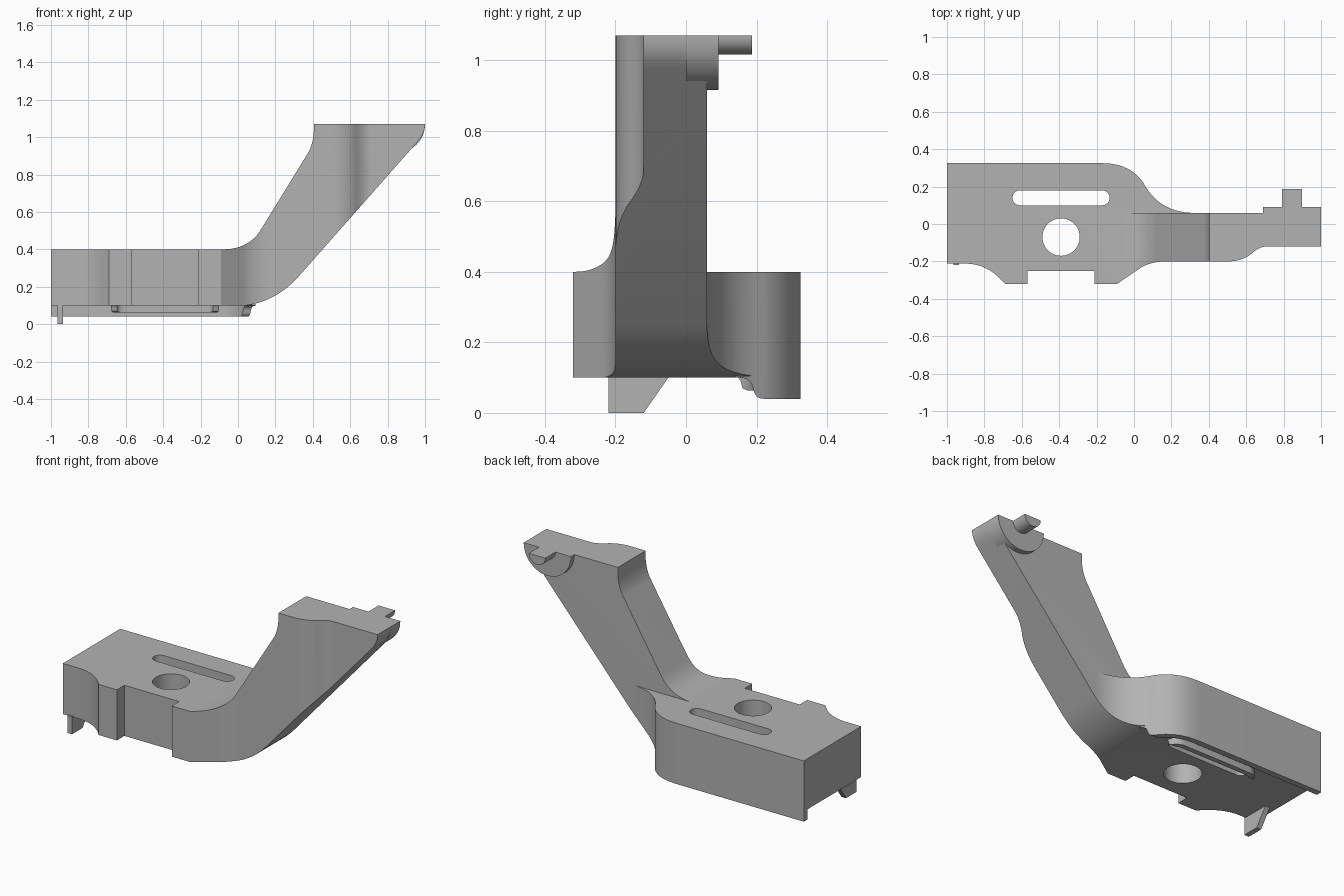
import bpy, bmesh, math
from mathutils import Vector

cube = bpy.data.objects.get("Cube")
if cube:
    bpy.data.objects.remove(cube, do_unlink=True)

grey = bpy.data.materials.new("plain grey")
grey.use_nodes = True
grey.diffuse_color = (0.45, 0.45, 0.45, 1)
grey.node_tree.nodes["Principled BSDF"].inputs["Base Color"].default_value = (0.45, 0.45, 0.45, 1)


def bend(p0, c, p1, n=12):
    """Rounded corner from p0 to p1, pulled towards c."""
    return [tuple((1 - t) ** 2 * a + 2 * t * (1 - t) * b + t * t * d for a, b, d in zip(p0, c, p1))
            for t in (i / n for i in range(n + 1))]


def arc(cx, cy, r, a0, a1, n=24):
    angles = [math.radians(a0 + (a1 - a0) * i / n) for i in range(n + 1)]
    return [(cx + r * math.cos(a), cy + r * math.sin(a)) for a in angles]


def prism(name, pts, axis, lo, hi):
    """Extrude a 2D outline along the given axis."""
    place = {"x": lambda p, d: (d, p[0], p[1]),
             "y": lambda p, d: (p[0], d, p[1]),
             "z": lambda p, d: (p[0], p[1], d)}[axis]
    bm = bmesh.new()
    face = bm.faces.new([bm.verts.new(place(p, lo)) for p in pts])
    out = bmesh.ops.extrude_face_region(bm, geom=[face])
    move = Vector(place((0, 0), hi - lo))
    bmesh.ops.translate(bm, vec=move, verts=[v for v in out["geom"] if isinstance(v, bmesh.types.BMVert)])
    bmesh.ops.recalc_face_normals(bm, faces=bm.faces)
    mesh = bpy.data.meshes.new(name)
    bm.to_mesh(mesh)
    bm.free()
    mesh.materials.append(grey)
    ob = bpy.data.objects.new(name, mesh)
    bpy.context.collection.objects.link(ob)
    return ob


def combine(ob, other, mode):
    """Apply a boolean and discard the tool."""
    bpy.context.view_layer.objects.active = ob
    mod = ob.modifiers.new(mode, "BOOLEAN")
    mod.operation, mod.object, mod.solver = mode, other, "EXACT"
    bpy.ops.object.modifier_apply(modifier=mod.name)
    bpy.data.objects.remove(other, do_unlink=True)


def stadium(x0, x1, cy, r):
    return arc(x1, cy, r, -90, 90, 12) + arc(x0, cy, r, 90, 270, 12)


# Shared curves
underside = [(-1, 0.1)] + bend((0.04, 0.1), (0.2, 0.12), (0.32, 0.25))
flank = bend((-0.17, 0.325), (-0.02, 0.325), (0.05, 0.22)) + bend((0.05, 0.22), (0.13, 0.07), (0.3, 0.06))[1:]

# Bracket: side silhouette intersected with plan outline
side = (underside + bend((0.96, 0.975), (1, 1.02), (1, 1.07), 6)
        + bend((0.405, 1.07), (0.41, 0.965), (0.365, 0.9))
        + bend((0.125, 0.51), (0.06, 0.4), (-0.08, 0.4)) + [(-1, 0.4)])
plan = ([(-1, 0.06), (-1, -0.212)] + bend((-0.9, -0.212), (-0.78, -0.212), (-0.69, -0.32))
        + [(-0.57, -0.32), (-0.57, -0.25), (-0.21, -0.25), (-0.21, -0.32), (-0.09, -0.32)]
        + bend((0.02, -0.245), (0.08, -0.2), (0.17, -0.2), 8)
        + bend((0.5, -0.2), (0.57, -0.2), (0.62, -0.165), 8)
        + bend((0.62, -0.165), (0.67, -0.12), (0.71, -0.12), 8)
        + [(1, -0.12), (1, 0.06)])
bracket = prism("bracket", side, "y", -0.5, 0.5)
combine(bracket, prism("plan", plan, "z", -0.2, 1.3), "INTERSECT")

# Rear half of the base block, with its sweeping flank
rear = prism("rear_block", [(-1, 0.02), (-1, 0.325)] + flank + [(0.3, 0.02)], "z", -0.1, 0.6)
combine(rear, prism("rear_side", underside + [(0.45, 0.4), (-1, 0.4)], "y", -0.5, 0.5), "INTERSECT")
combine(bracket, rear, "UNION")

# Round hole and long slot through the base
combine(bracket, prism("hole", arc(-0.39, -0.07, 0.1, 0, 352.5, 47), "z", -0.1, 0.6), "DIFFERENCE")
combine(bracket, prism("slot", stadium(-0.61, -0.17, 0.14, 0.04), "z", -0.1, 0.6), "DIFFERENCE")

# Thin lip below the rear edge, fading out along the flank
outer = [(-1, 0.325)] + [p for p in flank if p[1] > 0.14]
inner = []
for i, p in enumerate(outer):
    a, b = outer[max(i - 1, 0)], outer[min(i + 1, len(outer) - 1)]
    d = (Vector(b) - Vector(a)).normalized()
    inner.append((p[0] + d.y * 0.035, p[1] - d.x * 0.035))
lip = prism("rear_lip", outer + inner[::-1], "z", 0.0, 0.105)
fade = ([(0.4, 0.105), (0.4, 0.04), (0.22, 0.04)] + bend((0.22, 0.04), (0.195, 0.04), (0.19, 0.07), 6)[1:]
        + bend((0.19, 0.07), (0.185, 0.1), (0.15, 0.1), 6)[1:] + [(0.1, 0.105)])
combine(lip, prism("fade", fade, "x", -1.5, 0.5), "INTERSECT")

# Raised rim under the rear half of the slot
rim = prism("slot_rim", arc(-0.17, 0.14, 0.07, 0, 90, 8) + arc(-0.61, 0.14, 0.07, 90, 180, 8)
            + arc(-0.61, 0.14, 0.04, 180, 90, 8) + arc(-0.17, 0.14, 0.04, 90, 0, 8), "z", 0.0, 0.105)
rim_fade = [(0.3, 0.105), (0.3, 0.063), (0.175, 0.063), (0.16, 0.07), (0.155, 0.09), (0.145, 0.105)]
combine(rim, prism("rim_fade", rim_fade, "x", -1.5, 0.5), "INTERSECT")

# Small foot tab under the left end
tab = prism("foot_tab", [(-0.22, 0), (-0.12, 0), (-0.05, 0.1), (-0.05, 0.105), (-0.22, 0.105)], "x", -0.965, -0.935)

# Half-round boss and peg at the top of the arm
boss = prism("arm_boss", arc(0.845, 1.07, 0.155, 180, 360), "y", 0.0, 0.092)
peg = prism("arm_peg", arc(0.845, 1.07, 0.054, 180, 360, 16), "y", 0.05, 0.187)

# Smooth curved walls, keep crisp edges
for ob in (bracket, lip, rim, tab, boss, peg):
    bpy.ops.object.select_all(action="DESELECT")
    ob.select_set(True)
    bpy.context.view_layer.objects.active = ob
    bpy.ops.object.shade_smooth_by_angle(angle=math.radians(30))
